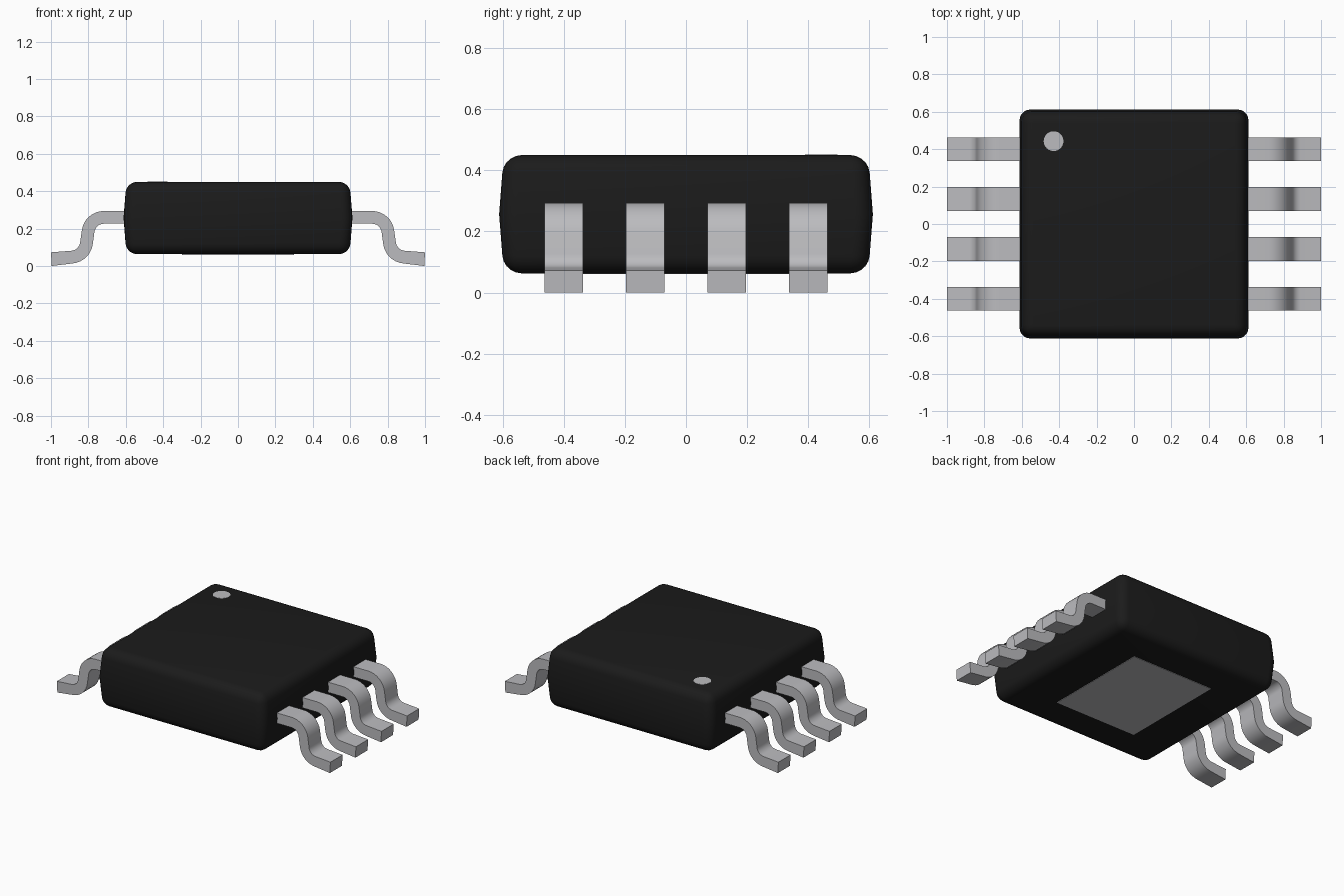
import bpy, bmesh, math
from mathutils import Vector

if "Cube" in bpy.data.objects:
    bpy.data.objects.remove(bpy.data.objects["Cube"])


def material(name, rgb):
    m = bpy.data.materials.new(name)
    m.diffuse_color = (*rgb, 1)
    m.use_nodes = True
    m.node_tree.nodes["Principled BSDF"].inputs["Base Color"].default_value = m.diffuse_color
    return m


BLACK = material("black_plastic", (0.011, 0.011, 0.011))
METAL = material("grey_metal", (0.5, 0.5, 0.52))


def finish(bm, name, mat, smooth=True):
    bmesh.ops.recalc_face_normals(bm, faces=bm.faces)
    mesh = bpy.data.meshes.new(name)
    bm.to_mesh(mesh)
    bm.free()
    mesh.materials.append(mat)
    ob = bpy.data.objects.new(name, mesh)
    bpy.context.collection.objects.link(ob)
    if smooth:
        bpy.ops.object.select_all(action='DESELECT')
        bpy.context.view_layer.objects.active = ob
        ob.select_set(True)
        bpy.ops.object.shade_smooth_by_angle(angle=math.radians(35))
    return ob


# Package body: square, widest at mid height, rounded edges
bm = bmesh.new()
rings = []
for half, z in ((0.597, 0.063), (0.612, 0.257), (0.597, 0.45)):
    rings.append([bm.verts.new((sx * half, sy * half, z))
                  for sx, sy in ((-1, -1), (1, -1), (1, 1), (-1, 1))])
for a, b in zip(rings, rings[1:]):
    for i in range(4):
        j = (i + 1) % 4
        bm.faces.new((a[i], a[j], b[j], b[i]))
bm.faces.new(rings[0][::-1])
bm.faces.new(rings[2])
bmesh.ops.recalc_face_normals(bm, faces=bm.faces)
edges = [e for e in bm.edges if e.calc_face_angle() > math.radians(40)]
bmesh.ops.bevel(bm, geom=edges, offset=0.058, segments=5, profile=0.5, affect='EDGES')
finish(bm, "package_body", BLACK)


# Lead centre line with rounded bends
def rounded_path(corners, radius, steps=8):
    pts = [Vector(c) for c in corners]
    out = [pts[0]]
    for p, c, n in zip(pts, pts[1:], pts[2:]):
        u, v = (p - c).normalized(), (n - c).normalized()
        half = u.angle(v) / 2
        centre = c + (u + v).normalized() * radius / math.sin(half)
        a = c + u * radius / math.tan(half) - centre
        b = c + v * radius / math.tan(half) - centre
        start = math.atan2(a.y, a.x)
        sweep = math.atan2(a.x * b.y - a.y * b.x, a.dot(b))
        for k in range(steps + 1):
            t = start + sweep * k / steps
            out.append(centre + radius * Vector((math.cos(t), math.sin(t))))
    return out + [pts[-1]]


path = rounded_path([(0.55, 0.26), (0.791, 0.26), (0.82, 0.053), (0.997, 0.039)], 0.085)
THICK, WIDTH = 0.068, 0.127
upper, lower = [], []
for i, p in enumerate(path):
    t = (path[min(i + 1, len(path) - 1)] - path[max(i - 1, 0)]).normalized()
    n = Vector((-t.y, t.x)) * THICK / 2
    upper.append(p + n)
    lower.append(p - n)
# Square the toe off and rest it on the board plane
upper[-1] = Vector((1.0, 0.073))
lower[-1] = Vector((0.996, 0.0))


# Four gull-wing leads on each side
def lead(name, side, y):
    bm = bmesh.new()
    sections = []
    for u, l in zip(upper, lower):
        sections.append([bm.verts.new((side * q.x, y + d * WIDTH / 2, q.y))
                         for q, d in ((u, -1), (u, 1), (l, 1), (l, -1))])
    for a, b in zip(sections, sections[1:]):
        for i in range(4):
            j = (i + 1) % 4
            bm.faces.new((a[i], a[j], b[j], b[i]))
    bm.faces.new(sections[0])
    bm.faces.new(sections[-1])
    finish(bm, name, METAL)


for side, label in ((-1, "left"), (1, "right")):
    for k in range(4):
        lead(f"{label}_lead_{k + 1}", side, -0.4 + k * 0.8 / 3)

# Orientation dot on the top
bm = bmesh.new()
bmesh.ops.create_cone(bm, cap_ends=True, segments=24, radius1=0.053, radius2=0.053, depth=0.006)
bmesh.ops.translate(bm, verts=bm.verts, vec=(-0.43, 0.443, 0.4485))
finish(bm, "pin_one_dot", METAL)

# Thermal pad underneath
bm = bmesh.new()
bmesh.ops.create_cube(bm, size=1)
bmesh.ops.scale(bm, verts=bm.verts, vec=(0.6, 0.72, 0.008))
bmesh.ops.translate(bm, verts=bm.verts, vec=(0, 0, 0.064))
finish(bm, "thermal_pad", METAL, smooth=False)
